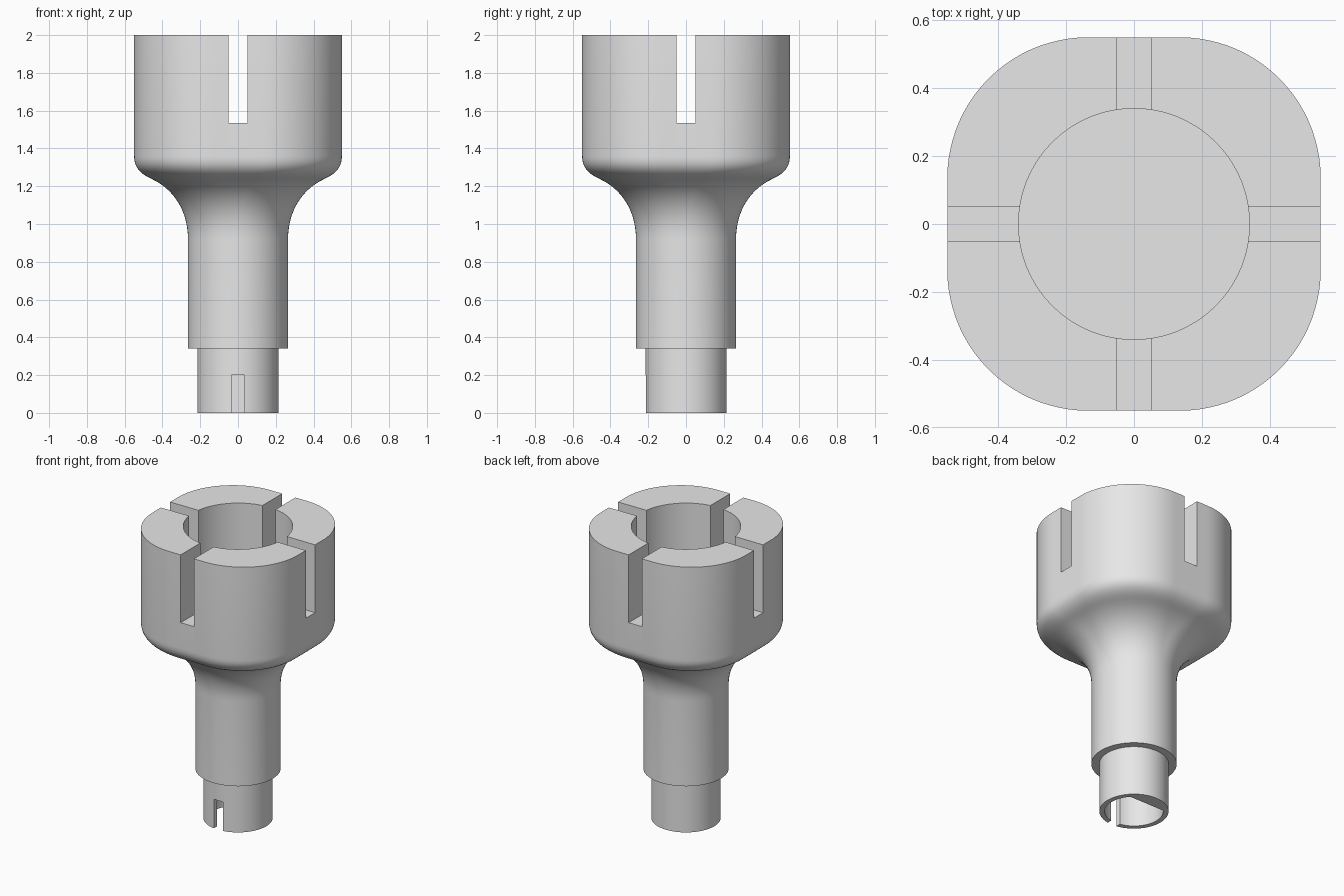
import bpy, bmesh
from math import sin, cos, pi, sqrt

if "Cube" in bpy.data.objects:
    bpy.data.objects.remove(bpy.data.objects["Cube"])

GREY = (0.8, 0.8, 0.8, 1)
grey = bpy.data.materials.new("plain grey")
grey.use_nodes = True
grey.diffuse_color = GREY
grey.node_tree.nodes["Principled BSDF"].inputs["Base Color"].default_value = GREY

SIDES = 128
NECK, HEAD, FLAT = 0.265, 0.55, 0.135


def ray_length(a, half, flat):
    """Distance to a rounded square's edge in direction a."""
    c, s = abs(cos(a)), abs(sin(a))
    big, small = max(c, s), min(c, s)
    if half * small / big <= flat:
        return half / big
    r = half - flat
    return flat * (c + s) + sqrt(flat**2 * (c + s)**2 - 2 * flat**2 + r**2)


def bezier(p, steps):
    """Points of a cubic curve, leaving out the first."""
    out = []
    for i in range(1, steps + 1):
        t = i / steps
        k = ((1 - t)**3, 3 * t * (1 - t)**2, 3 * t * t * (1 - t), t**3)
        out.append(tuple(sum(w * q[j] for w, q in zip(k, p)) for j in (0, 1)))
    return out


def make_object(name, bm):
    bmesh.ops.recalc_face_normals(bm, faces=bm.faces)
    mesh = bpy.data.meshes.new(name)
    bm.to_mesh(mesh)
    bm.free()
    mesh.materials.append(grey)
    ob = bpy.data.objects.new(name, mesh)
    bpy.context.collection.objects.link(ob)
    return ob


def loft(name, rings):
    """Closed solid through rings of (x, y) points at a height."""
    bm = bmesh.new()
    loops = [[bm.verts.new((x, y, z)) for x, y in pts] for pts, z in rings]
    n = len(loops[0])
    for a, b in zip(loops, loops[1:]):
        for i in range(n):
            j = (i + 1) % n
            bm.faces.new((a[i], a[j], b[j], b[i]))
    bm.faces.new(loops[0][::-1])
    bm.faces.new(loops[-1])
    return make_object(name, bm)


def section(half):
    flat = FLAT * max(0, half - NECK) / (HEAD - NECK)
    angles = [2 * pi * i / SIDES for i in range(SIDES)]
    return [(ray_length(a, half, flat) * cos(a), ray_length(a, half, flat) * sin(a))
            for a in angles]


def box(name, x0, x1, y0, y1, z0, z1):
    pts = [(x0, y0), (x1, y0), (x1, y1), (x0, y1)]
    return loft(name, [(pts, z0), (pts, z1)])


def cylinder(name, r, z0, z1, y_max=9):
    pts = [(r * cos(2 * pi * i / SIDES), min(y_max, r * sin(2 * pi * i / SIDES)))
           for i in range(SIDES)]
    return loft(name, [(pts, z0), (pts, z1)])


# Outer body: stem, shoulder, neck, flare and rounded-square head
profile = [(0.215, 0), (0.215, 0.34), (NECK, 0.34), (NECK, 0.92)]
profile += bezier([(NECK, 0.92), (NECK, 1.07), (0.34, 1.185), (0.46, 1.24)], 14)
profile += bezier([(0.46, 1.24), (0.52, 1.268), (HEAD, 1.30), (HEAD, 1.36)], 10)
profile += [(HEAD, 2)]
body = loft("slotted_holder", [(section(h), z) for h, z in profile])

# Cutters: cup, crossed head slots, D-shaped bore and key slot
cutters = [
    cylinder("cup_cutter", 0.34, 1.3, 2.1),
    box("head_slot_cutter_x", -1, 1, -0.05, 0.05, 1.535, 2.2),
    box("head_slot_cutter_y", -0.05, 0.05, -1, 1, 1.535, 2.2),
    cylinder("bore_cutter", 0.182, -0.1, 0.5, y_max=0.124),
    box("key_slot_cutter", -0.035, 0.035, -0.4, 0, -0.2, 0.2),
]
bpy.ops.object.select_all(action='DESELECT')
bpy.context.view_layer.objects.active = body
body.select_set(True)
for cutter in cutters:
    cutter.hide_render = True
    mod = body.modifiers.new(cutter.name, 'BOOLEAN')
    mod.operation = 'DIFFERENCE'
    mod.solver = 'EXACT'
    mod.object = cutter
    bpy.ops.object.modifier_apply(modifier=mod.name)
    bpy.data.objects.remove(cutter)

bpy.ops.object.shade_smooth_by_angle(angle=pi / 6)
